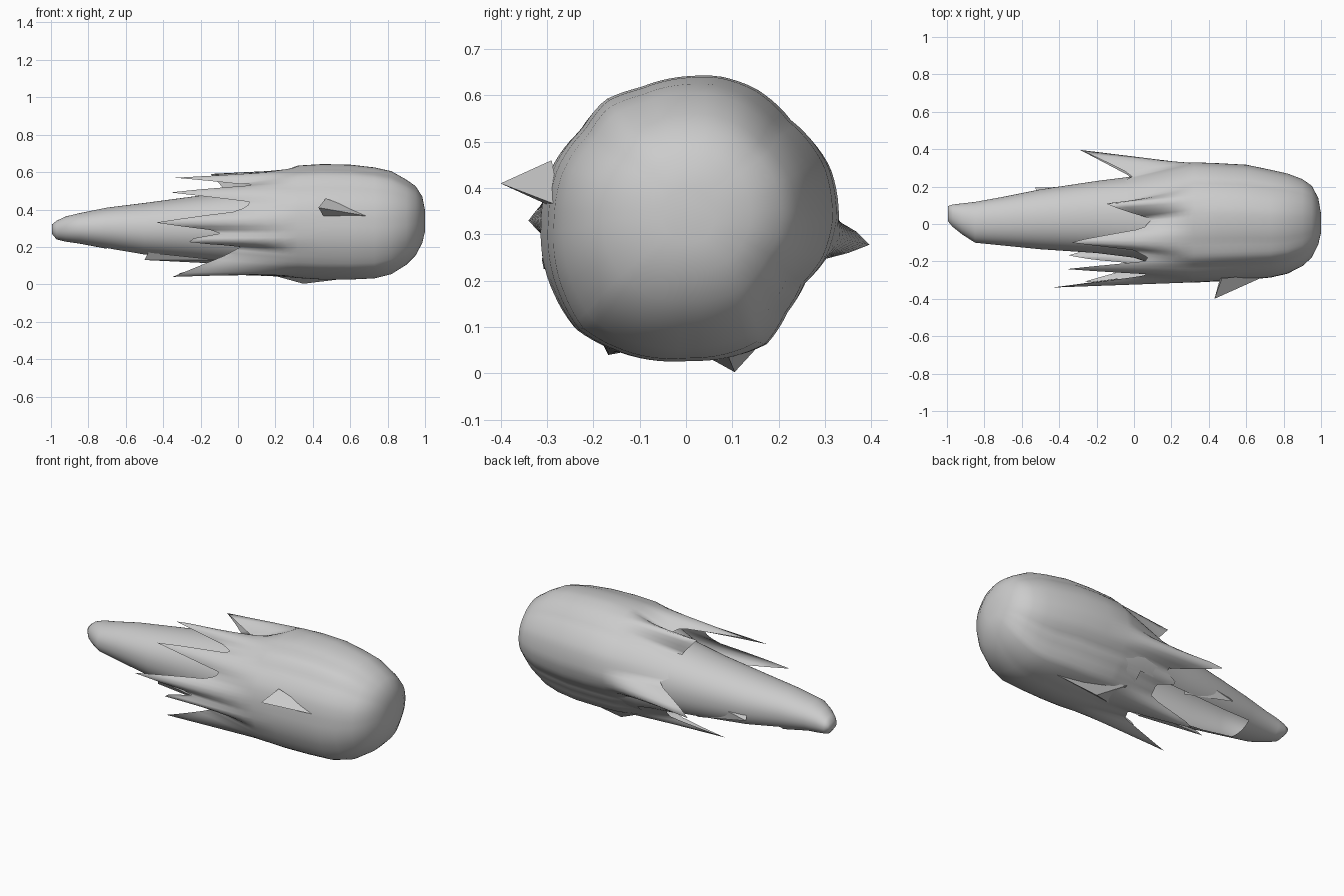
import bpy
from math import cos, sin, radians, pi, copysign

if "Cube" in bpy.data.objects:
    bpy.data.objects.remove(bpy.data.objects["Cube"])

N = 96


def lerp_table(table, a):
    """Piecewise linear lookup; first column is the key."""
    for p, q in zip(table, table[1:]):
        if p[0] <= a <= q[0]:
            t = (a - p[0]) / (q[0] - p[0])
            return [u + t * (v - u) for u, v in zip(p[1:], q[1:])]


def make(name, verts, faces, smooth=True):
    me = bpy.data.meshes.new(name)
    me.from_pydata(verts, [], faces)
    me.validate()
    ob = bpy.data.objects.new(name, me)
    bpy.context.collection.objects.link(ob)
    for p in me.polygons:
        p.use_smooth = smooth
    return ob


# Lumpy outline of the head: angle, radius factor
lumps = [(0, 1), (20, 1), (45, .955), (65, 1), (80, 1.01), (110, .97),
         (125, 1), (140, .955), (160, .99), (180, 1), (210, 1.05), (225, 1.085),
         (240, 1.05), (270, 1), (300, 1.01), (315, .92), (330, .89), (345, .96), (360, 1)]


def ring(x, y0, y1, z0, z1, lump=0.0, power=0.95):
    """Slightly squared oval across the x axis."""
    cy, cz, ry, rz = (y0 + y1) / 2, (z0 + z1) / 2, (y1 - y0) / 2, (z1 - z0) / 2
    pts = []
    for i in range(N):
        a = 2 * pi * i / N
        c, s = cos(a), sin(a)
        k = 1 + lump * (lerp_table(lumps, 360 * i / N)[0] - 1)
        pts.append((x, cy + k * ry * copysign(abs(c) ** power, c),
                    cz + k * rz * copysign(abs(s) ** power, s)))
    return pts


def loft(name, rings, cap_start, cap_end, skip=None):
    verts = [p for r in rings for p in r]
    faces = []
    for k in range(len(rings) - 1):
        for i in range(N):
            if skip and skip(k, 360 * i / N):
                continue
            j = (i + 1) % N
            faces.append((k * N + i, k * N + j, (k + 1) * N + j, (k + 1) * N + i))
    if cap_start:
        faces.append(tuple(range(N))[::-1])
    if cap_end:
        b = (len(rings) - 1) * N
        faces.append(tuple(b + i for i in range(N)))
    return make(name, verts, faces)


# Jagged rear rim: angle, x, radius around (y 0, z 0.33)
rim = [(-20, .0, .26), (-7, -.30, .405), (6, .0, .26), (18, -.08, .225), (35, -.10, .20),
       (54, -.05, .19), (68, -.15, .285), (82, .10, .20), (96, .05, .23),
       (112, -.35, .26), (124, .0, .25), (134, .10, .28), (146, -.37, .29),
       (158, .08, .29), (168, .0, .29), (180, -.44, .34), (190, -.05, .29),
       (197, -.31, .335), (209, .02, .26), (222, -.08, .27), (240, -.35, .335),
       (254, .0, .27), (272, .05, .27), (290, -.35, .29), (302, .0, .26),
       (318, .0, .25), (328, -.12, .26), (340, .0, .26)]


def rim_point(a):
    x, r = lerp_table(rim, a - 360 if a > 340 else a)
    return (x, r * cos(radians(a)), .33 + r * sin(radians(a)))


# Rounded head, running back into torn strands; last number is lumpiness
head = [(.999, -.05, .06, .28, .40, 0), (.985, -.11, .14, .22, .47, .2),
        (.95, -.18, .205, .155, .525, .4), (.90, -.225, .24, .105, .56, .6),
        (.82, -.265, .27, .055, .605, .8), (.73, -.285, .29, .033, .625, 1),
        (.60, -.297, .317, .027, .640, 1), (.45, -.305, .325, .027, .643, 1),
        (.32, -.312, .33, .035, .635, 1)]
rings = [ring(*h) for h in head]
base = rings[-1]
tips = [rim_point(360 * i / N) for i in range(N)]
for k in range(1, 9):
    t = k / 8
    rings.append([tuple(p + (q - p) * t for p, q in zip(b, e))
                  for b, e in zip(base, tips)])
loft("head_shell", rings, True, False)

# Long tapering tail growing out of the shell, hollow and open underneath
tail = [(.30, -.27, .29, .07, .595), (.15, -.23, .285, .08, .55),
        (.0, -.18, .255, .105, .505), (-.2, -.155, .23, .125, .475),
        (-.5, -.135, .185, .155, .435), (-.7, -.115, .145, .19, .41),
        (-.85, -.10, .118, .218, .38), (-.92, -.055, .11, .228, .363),
        (-.97, -.015, .104, .24, .34), (-.995, .015, .095, .27, .32)]
loft("tail", [ring(*t) for t in tail], False, True,
     lambda k, a: 1 <= k <= 4 and 252 <= a <= 322)


def shard(name, tip, a, b, c):
    make(name, [tip, a, b, c], [(0, 1, 2), (0, 2, 3), (0, 3, 1), (1, 3, 2)], False)


# Small shards standing off the surface
shard("shard_side", (.43, -.40, .41), (.72, -.27, .36), (.47, -.29, .46), (.46, -.29, .36))
shard("shard_bottom", (.35, .105, .003), (.65, .09, .04), (.2, .18, .085), (.18, .02, .05))
shard("shard_tail", (-.53, .195, .25), (-.2, .20, .32), (-.5, .15, .32), (-.2, .18, .18))
shard("shard_tail_low", (-.50, -.03, .13), (-.1, .0, .11), (-.48, -.06, .17), (-.1, -.09, .13))
